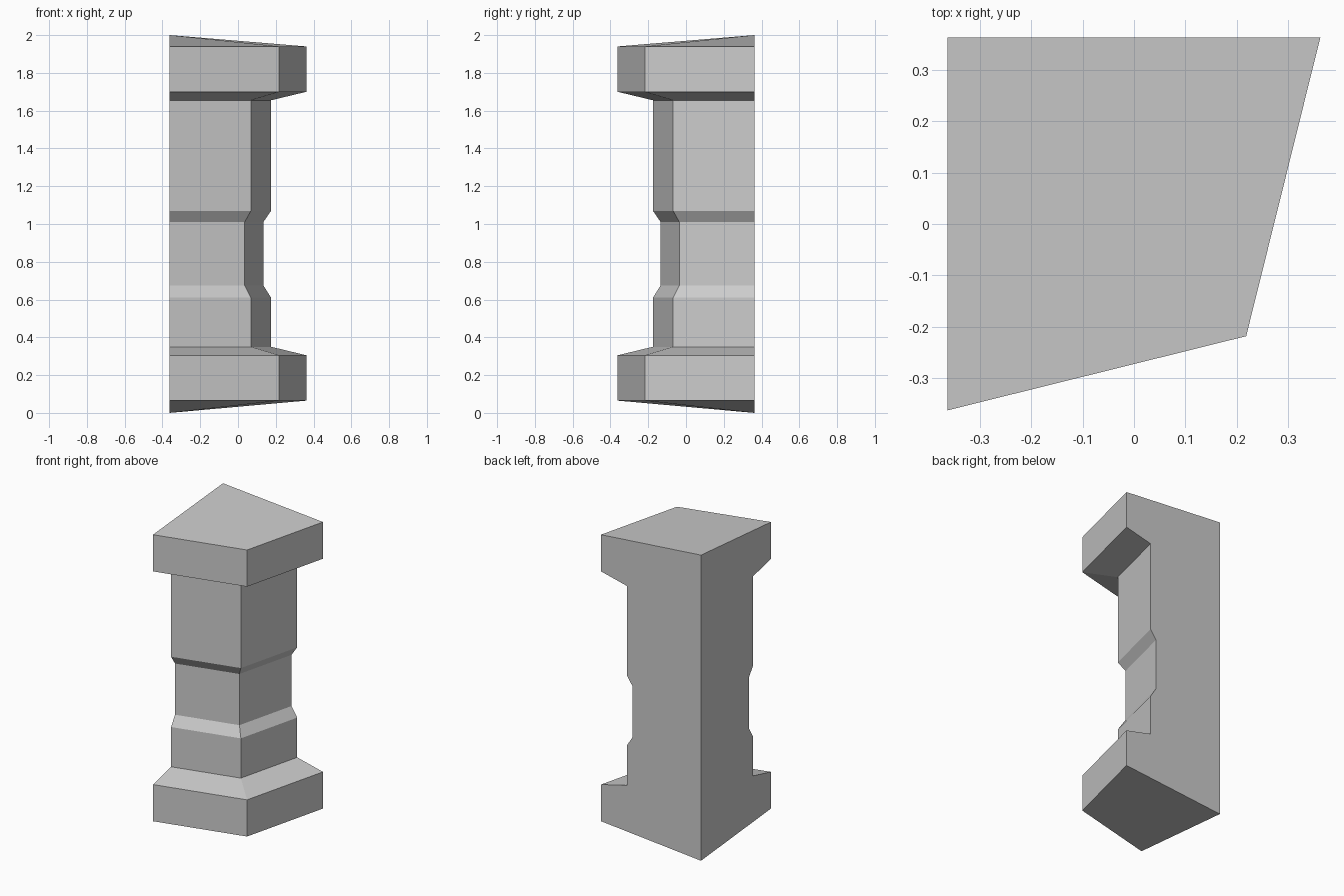
import bpy
import bmesh
from mathutils import Vector

cube = bpy.data.objects.get("Cube")
if cube:
    bpy.data.objects.remove(cube, do_unlink=True)

# Plain stone material
stone = bpy.data.materials.new("grey stone")
stone.use_nodes = True
grey = (0.6, 0.6, 0.6, 1.0)
stone.diffuse_color = grey
stone.node_tree.nodes["Principled BSDF"].inputs["Base Color"].default_value = grey

# Plan: a back corner and three outline points that scale about it
HALF = 0.362
corner = Vector((-HALF, HALF))
outline = [Vector((-HALF, -HALF)), Vector((0.218, -0.218)), Vector((HALF, HALF))]

# Profile: (height, scale) from plinth to capital
SHAFT, NECK = 0.742, 0.685
profile = [
    (0.065, 1), (0.305, 1),
    (0.35, SHAFT), (0.61, SHAFT),
    (0.675, NECK), (1.01, NECK),
    (1.07, SHAFT), (1.655, SHAFT),
    (1.70, 1), (1.94, 1),
]

bm = bmesh.new()
low = bm.verts.new((*corner, 0))
high = bm.verts.new((*corner, 2))
rings = [[bm.verts.new((*corner.lerp(p, s), z)) for p in outline] for z, s in profile]

# Two moulded outer sides
for a, b in zip(rings, rings[1:]):
    for i in range(2):
        bm.faces.new((a[i], a[i + 1], b[i + 1], b[i]))

# Two flat back sides that follow the moulding silhouette
for i in (0, 2):
    bm.faces.new([low] + [r[i] for r in rings] + [high])

# Sloping cap and underside
bm.faces.new([high] + rings[-1])
bm.faces.new([low] + rings[0][::-1])
bmesh.ops.recalc_face_normals(bm, faces=bm.faces)

mesh = bpy.data.meshes.new("corner_pillar")
bm.to_mesh(mesh)
bm.free()
mesh.materials.append(stone)
pillar = bpy.data.objects.new("corner_pillar", mesh)
bpy.context.collection.objects.link(pillar)
